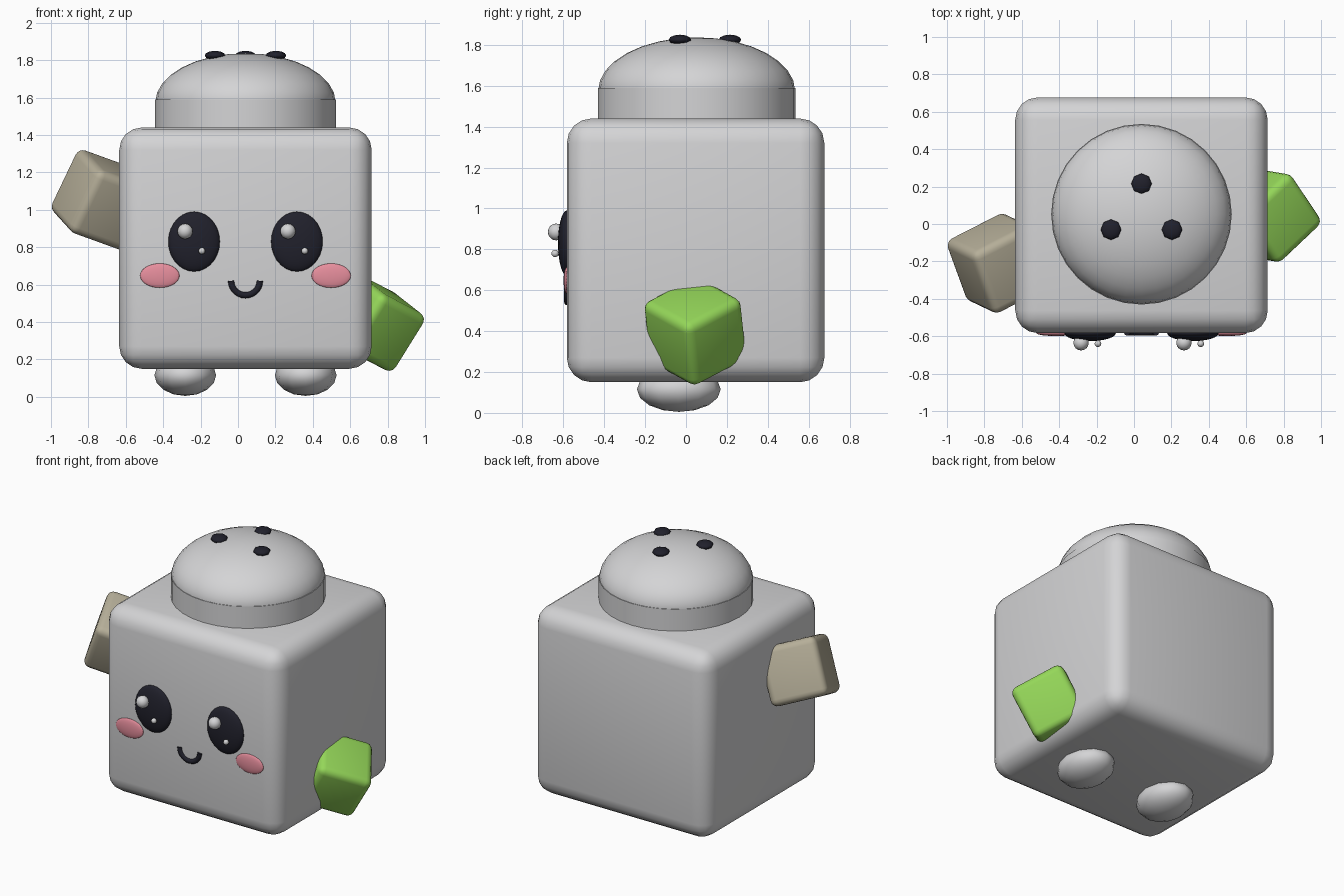
import bpy, math
from mathutils import Vector, Matrix

default = bpy.data.objects.get("Cube")
if default:
    bpy.data.objects.remove(default, do_unlink=True)


def material(name, color):
    m = bpy.data.materials.new(name)
    m.use_nodes = True
    m.diffuse_color = (*color, 1)
    bsdf = next(n for n in m.node_tree.nodes if n.type == 'BSDF_PRINCIPLED')
    bsdf.inputs["Base Color"].default_value = (*color, 1)
    return m


grey = material("light grey", (0.66, 0.66, 0.67))
black = material("ink black", (0.015, 0.015, 0.025))
pink = material("blush pink", (0.85, 0.29, 0.36))
green = material("leaf green", (0.30, 0.68, 0.10))
tan = material("pale tan", (0.47, 0.43, 0.32))

CX, CY = 0.04, 0.047      # body axis
FACE_Y = -0.583           # front face of the body


def finish(name, mat, smooth=True):
    ob = bpy.context.object
    ob.name = name
    ob.data.materials.append(mat)
    if smooth:
        bpy.ops.object.shade_smooth()
    return ob


def ball(name, mat, loc, radii, segments=24, rings=14, rot=(0, 0, 0)):
    bpy.ops.mesh.primitive_uv_sphere_add(segments=segments, ring_count=rings,
                                         radius=1, location=loc, rotation=rot)
    ob = finish(name, mat)
    ob.scale = radii
    return ob


def rounded_box(name, mat, loc, size, radius):
    bpy.ops.mesh.primitive_cube_add(size=1, location=loc)
    ob = finish(name, mat)
    ob.data.transform(Matrix.Diagonal((*size, 1)))
    bevel = ob.modifiers.new("round", 'BEVEL')
    bevel.width, bevel.segments = radius, 4
    return ob


def tilted_arm(name, mat, loc, size, u, w):
    """Rounded cube whose edges follow directions u and w."""
    ob = rounded_box(name, mat, loc, (size,) * 3, 0.045)
    u = Vector(u).normalized()
    w = Vector(w)
    w = (w - u * w.dot(u)).normalized()
    v = u.cross(w)
    ob.rotation_euler = Matrix((u, w, v)).transposed().to_euler()


# Body and side arms
rounded_box("body", grey, (CX, CY, 0.795), (1.35, 1.26, 1.29), 0.12)
tilted_arm("left_arm", green, (0.717, 0.045, 0.40), 0.36,
           (-0.53, 0.09, -0.85), (-0.52, 0.76, 0.38))
tilted_arm("right_arm", tan, (-0.72, -0.21, 1.05), 0.38,
           (0.42, -0.20, 0.88), (0.33, -0.88, -0.33))

# Shaker cap: band, dome and holes
bpy.ops.mesh.primitive_cylinder_add(vertices=32, radius=0.483, depth=0.19,
                                    location=(CX, CY + 0.005, 1.495))
finish("cap_band", grey, smooth=False)
bpy.ops.object.shade_smooth_by_angle(angle=math.radians(30))
ball("cap_dome", grey, (CX, CY + 0.005, 1.575), (0.482, 0.482, 0.262), 32, 16)
for i, (dx, dy) in enumerate([(-0.163, -0.08), (0.163, -0.08), (0, 0.165)]):
    ball(f"cap_hole_{i + 1}", black, (CX + dx, CY + 0.003 + dy, 1.825),
         (0.055, 0.055, 0.025), 8, 6)

# Mirrored parts: feet, eyes, cheeks
for side, s in (("left", 1), ("right", -1)):
    ball(f"{side}_foot", grey, (CX + s * 0.322, -0.035, 0.115),
         (0.165, 0.205, 0.11), 12, 8)
    eye_x = CX + s * 0.275
    ball(f"{side}_eye", black, (eye_x, FACE_Y, 0.83), (0.138, 0.043, 0.16))
    ball(f"{side}_cheek", pink, (CX + s * 0.458, FACE_Y, 0.648),
         (0.105, 0.016, 0.065))
    # Highlights sit on the same side of both eyes
    ball(f"{side}_eye_glint", grey, (eye_x - 0.048, -0.635, 0.885),
         (0.041,) * 3, 16, 10)
    ball(f"{side}_eye_small_glint", grey, (eye_x + 0.042, -0.64, 0.78),
         (0.018,) * 3, 12, 8)

# Smile: a half ring of tube
curve = bpy.data.curves.new("smile", 'CURVE')
curve.dimensions = '3D'
curve.bevel_depth, curve.bevel_resolution = 0.018, 2
curve.use_fill_caps = True
spline = curve.splines.new('POLY')
steps = 14
spline.points.add(steps)
for i, p in enumerate(spline.points):
    a = math.pi * (1 + i / steps)
    p.co = (0.077 * math.cos(a), 0, 0.077 * math.sin(a), 1)
smile = bpy.data.objects.new("smile", curve)
smile.location = (CX, FACE_Y + 0.004, 0.62)
curve.materials.append(black)
bpy.context.collection.objects.link(smile)
